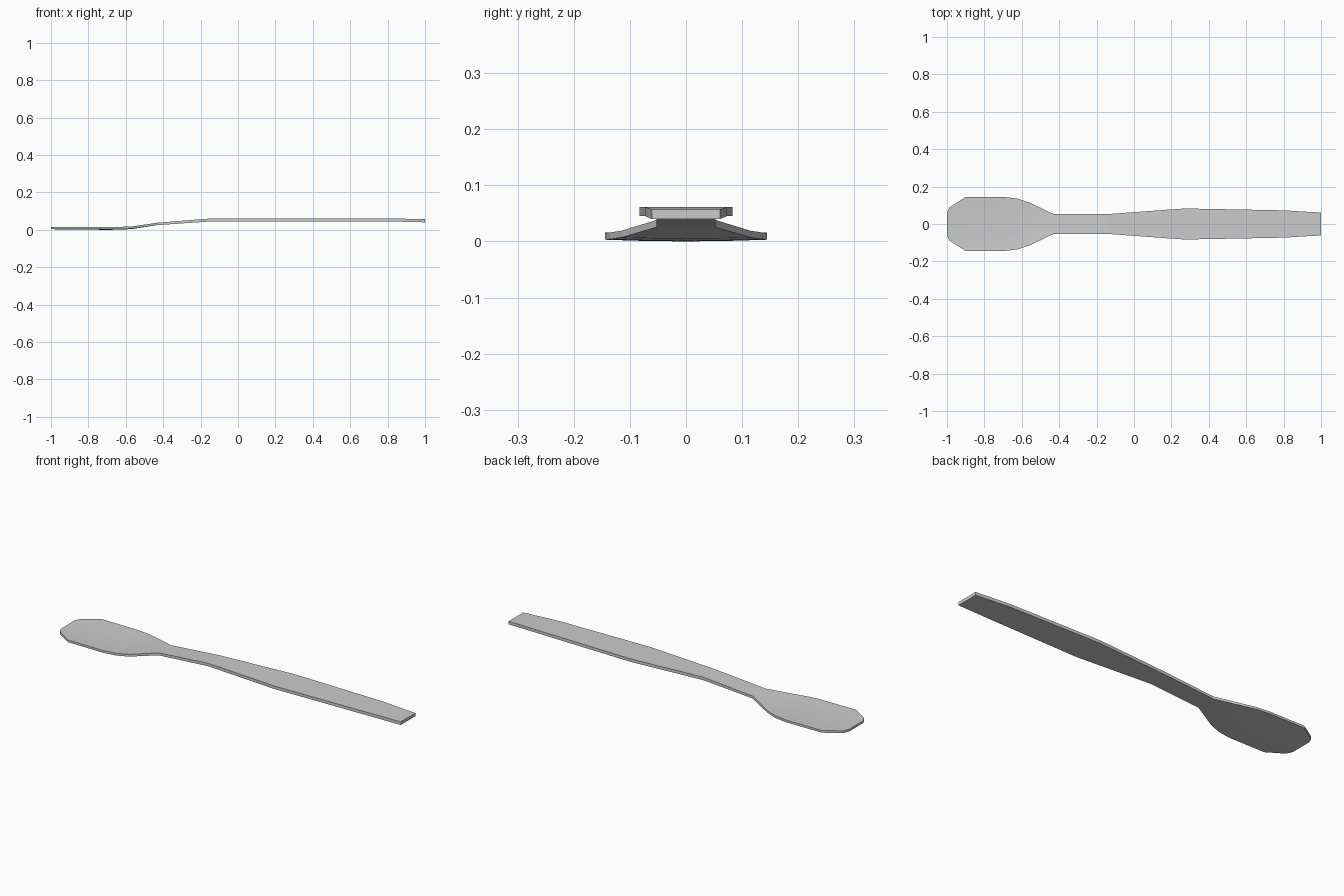
import bpy
import bmesh

if "Cube" in bpy.data.objects:
    bpy.data.objects.remove(bpy.data.objects["Cube"])

# Stations along the length: x, half width, underside z, thickness, edge lift (dish)
stations = [
    (-1.00, 0.060, 0.004, 0.012, 0.000),
    (-0.985, 0.090, 0.003, 0.012, 0.001),
    (-0.90, 0.144, 0.001, 0.012, 0.003),
    (-0.69, 0.144, 0.000, 0.012, 0.003),
    (-0.62, 0.135, 0.001, 0.012, 0.003),
    (-0.56, 0.115, 0.005, 0.012, 0.002),
    (-0.43, 0.053, 0.025, 0.013, 0.000),
    (-0.14, 0.053, 0.045, 0.016, 0.000),
    (0.27, 0.083, 0.045, 0.016, 0.000),
    (0.80, 0.073, 0.045, 0.016, 0.000),
    (1.00, 0.061, 0.040, 0.017, 0.000),
]
columns = (-1, -0.5, 0, 0.5, 1)


def ring(bm, x, half, low, thick, dish):
    """Closed cross-section: underside left to right, then top right to left."""
    under = [(x, half * t, low + dish * t * t) for t in columns]
    top = [(px, py, pz + thick) for px, py, pz in reversed(under)]
    return [bm.verts.new(p) for p in under + top]


# Spatula: one continuous loft from blade tip to handle end
bm = bmesh.new()
rings = [ring(bm, *s) for s in stations]
n = len(rings[0])
for a, b in zip(rings, rings[1:]):
    for i in range(n):
        j = (i + 1) % n
        bm.faces.new((a[i], a[j], b[j], b[i]))
bm.faces.new(rings[0])
bm.faces.new(rings[-1])
bmesh.ops.recalc_face_normals(bm, faces=bm.faces)
mesh = bpy.data.meshes.new("spatula")
bm.to_mesh(mesh)
bm.free()
bpy.context.collection.objects.link(bpy.data.objects.new("spatula", mesh))
